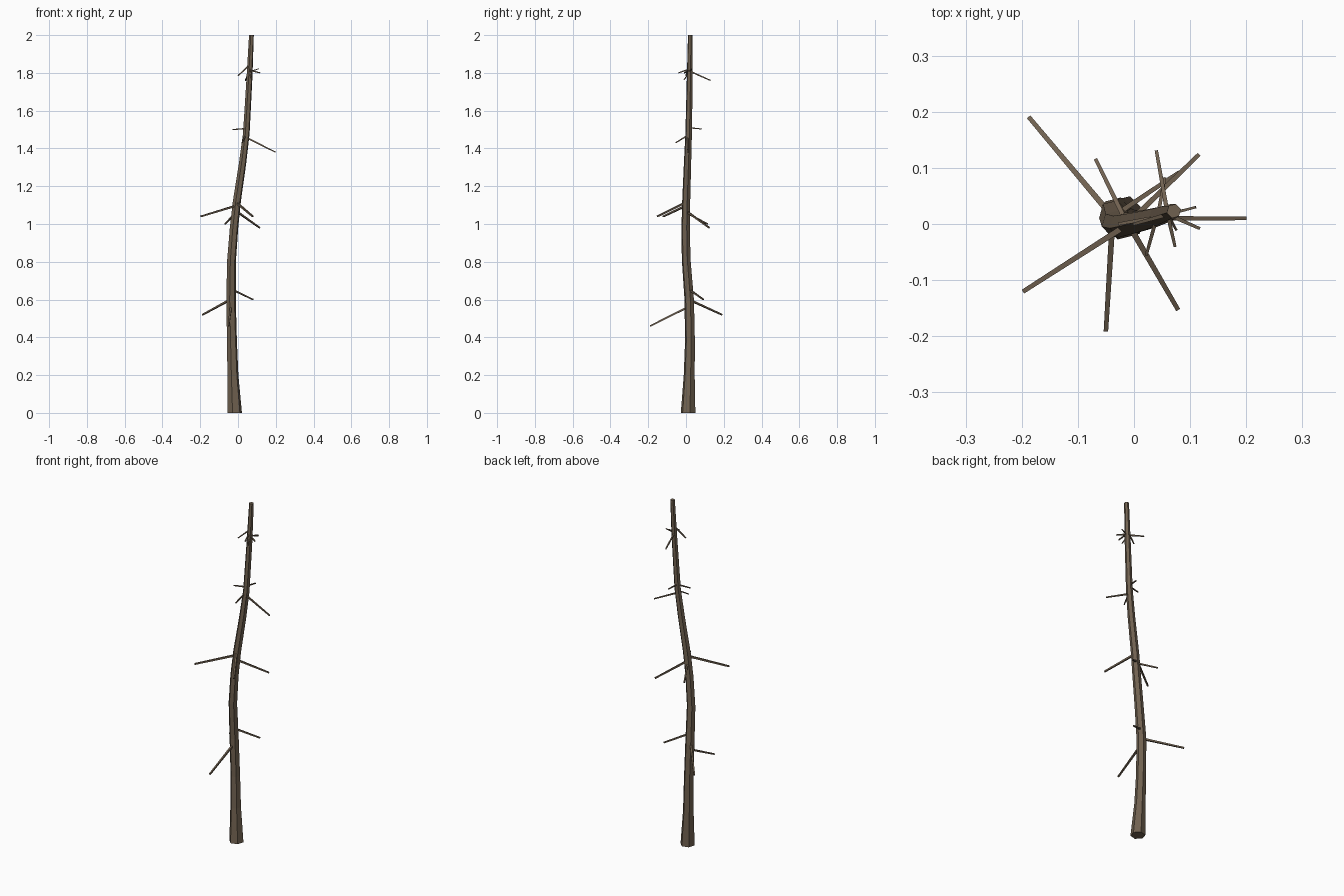
import bpy, bmesh, math
from mathutils import Vector

bark = bpy.data.materials.new("brown bark")
bark.diffuse_color = (0.162, 0.12, 0.08, 1)


def tube(name, path, sides, turn=0.0, level=False):
    """Faceted tapered tube through (x, y, z, radius) points."""
    bm = bmesh.new()
    pts = [Vector(p[:3]) for p in path]
    rings = []
    for i, p in enumerate(pts):
        d = (pts[min(i + 1, len(pts) - 1)] - pts[max(i - 1, 0)]).normalized()
        if level:
            u, v = Vector((1, 0, 0)), Vector((0, 1, 0))
        else:
            u = d.cross(Vector((0, 0, 1))).normalized()
            v = d.cross(u)
        ring = []
        for k in range(sides):
            a = turn + 2 * math.pi * k / sides
            ring.append(bm.verts.new(p + path[i][3] * (u * math.cos(a) + v * math.sin(a))))
        rings.append(ring)
    for a, b in zip(rings, rings[1:]):
        for k in range(sides):
            n = (k + 1) % sides
            bm.faces.new((a[k], a[n], b[n], b[k]))
    bm.faces.new(rings[0][::-1])
    bm.faces.new(rings[-1])
    bmesh.ops.recalc_face_normals(bm, faces=bm.faces[:])
    me = bpy.data.meshes.new(name)
    bm.to_mesh(me)
    bm.free()
    me.materials.append(bark)
    ob = bpy.data.objects.new(name, me)
    bpy.context.collection.objects.link(ob)


# Crooked trunk with a flared foot
tube("trunk", [
    (-0.018, 0.011, 0.00, 0.040), (-0.027, 0.017, 0.20, 0.030),
    (-0.032, 0.021, 0.38, 0.027), (-0.037, 0.017, 0.60, 0.026),
    (-0.034, 0.001, 0.81, 0.024), (-0.021, -0.002, 0.98, 0.023),
    (-0.006, 0.001, 1.12, 0.022), (0.024, 0.008, 1.32, 0.020),
    (0.044, 0.014, 1.48, 0.018), (0.061, 0.020, 1.78, 0.016),
    (0.071, 0.023, 2.00, 0.013)], 6, 0.25, True)

# Bare dead branches: start, tip, radius
branches = [
    # lower whorl
    ((-0.040, 0.015, 0.60), (-0.187, 0.190, 0.52), 0.0075),
    ((-0.038, 0.010, 0.56), (-0.050, -0.190, 0.46), 0.0075),
    ((-0.035, 0.015, 0.655), (0.080, 0.092, 0.60), 0.0065),
    # middle whorl
    ((-0.010, 0.000, 1.097), (-0.197, -0.120, 1.04), 0.0075),
    ((-0.012, 0.000, 1.07), (0.115, 0.123, 0.98), 0.007),
    ((-0.010, 0.000, 1.115), (0.078, -0.152, 1.04), 0.0075),
    ((-0.012, 0.000, 1.06), (-0.068, 0.115, 1.00), 0.006),
    # upper whorl
    ((0.040, 0.010, 1.46), (0.199, 0.010, 1.38), 0.006),
    ((0.042, 0.012, 1.505), (-0.028, 0.000, 1.50), 0.005),
    ((0.042, 0.012, 1.51), (0.055, 0.083, 1.503), 0.005),
    ((0.040, 0.010, 1.47), (0.022, -0.055, 1.43), 0.005),
    # crown twigs
    ((0.060, 0.017, 1.81), (0.040, 0.130, 1.76), 0.0055),
    ((0.060, 0.017, 1.815), (0.117, -0.008, 1.80), 0.005),
    ((0.060, 0.017, 1.805), (0.110, 0.030, 1.822), 0.004),
    ((0.060, 0.017, 1.82), (0.073, -0.040, 1.80), 0.005),
    ((0.060, 0.017, 1.84), (0.000, 0.000, 1.785), 0.005),
    ((0.060, 0.017, 1.80), (0.075, -0.010, 1.765), 0.004),
]
for i, (a, b, r) in enumerate(branches):
    tube(f"branch_{i + 1}", [(*a, r), (*b, r * 0.75)], 4, math.pi / 4)
